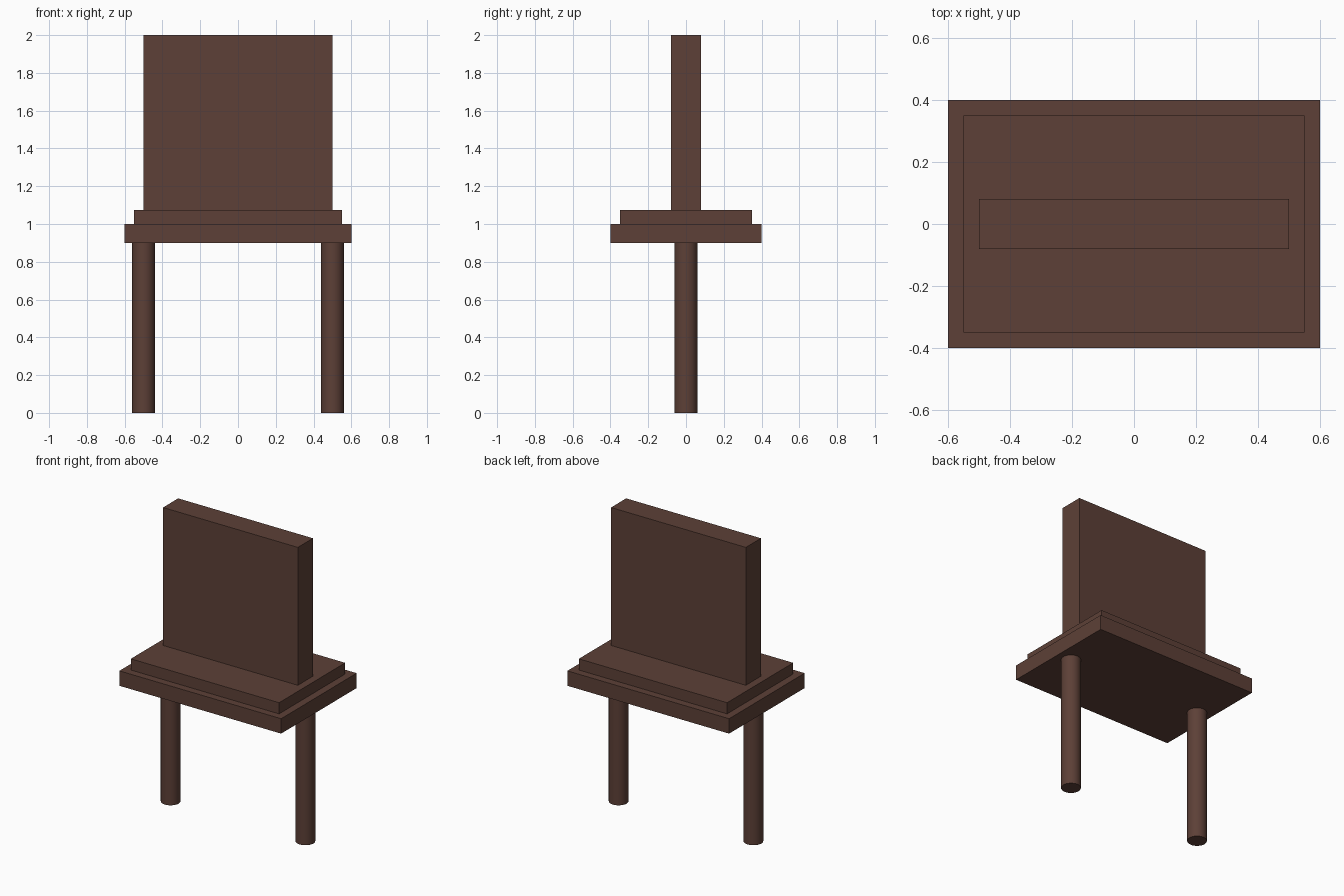
import bpy
import math

if "Cube" in bpy.data.objects:
    bpy.data.objects.remove(bpy.data.objects["Cube"])

brown = bpy.data.materials.new("dark_brown_wood")
brown.diffuse_color = (0.109, 0.051, 0.038, 1)
brown.use_nodes = True
brown.node_tree.nodes["Principled BSDF"].inputs["Base Color"].default_value = brown.diffuse_color


def slab(name, width, depth, bottom, top):
    """Sharp-edged block centred on the z axis."""
    bpy.ops.mesh.primitive_cube_add(size=1, location=(0, 0, (bottom + top) / 2))
    ob = bpy.context.object
    ob.name = name
    ob.scale = (width, depth, top - bottom)
    bpy.ops.object.transform_apply(location=False, rotation=False, scale=True)
    ob.data.materials.append(brown)


def leg(name, x):
    """Round smooth-sided post from the floor to the base board."""
    bpy.ops.mesh.primitive_cylinder_add(vertices=32, radius=0.06, depth=0.9,
                                        location=(x, 0, 0.45))
    ob = bpy.context.object
    ob.name = name
    ob.data.materials.append(brown)
    bpy.ops.object.shade_smooth_by_angle(angle=math.radians(30))


# Stepped base with an upright panel
slab("base_board", 1.2, 0.8, 0.9, 1.0)
slab("upper_step", 1.1, 0.7, 1.0, 1.075)
slab("upright_panel", 1.0, 0.16, 1.075, 2.0)

# Two legs
for side, x in (("left", -0.5), ("right", 0.5)):
    leg(side + "_leg", x)
